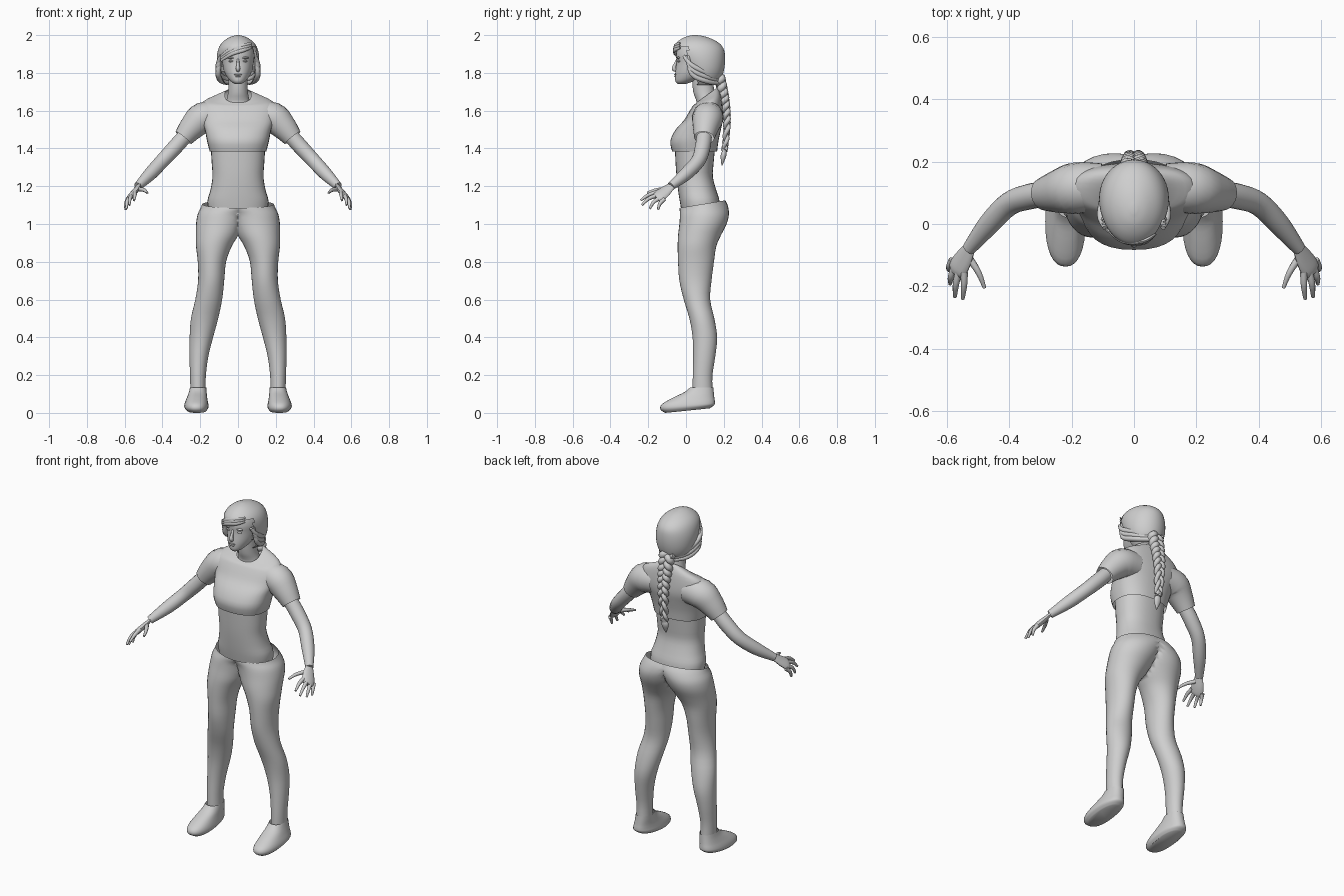
import bpy, bmesh, math
from mathutils import Vector

if "Cube" in bpy.data.objects:
    bpy.data.objects.remove(bpy.data.objects["Cube"], do_unlink=True)

grey = bpy.data.materials.new("light grey")
grey.use_nodes = True
grey.diffuse_color = (0.62, 0.62, 0.62, 1)
grey.node_tree.nodes["Principled BSDF"].inputs["Base Color"].default_value = (0.62, 0.62, 0.62, 1)
grey.node_tree.nodes["Principled BSDF"].inputs["Roughness"].default_value = 0.8
parts = []
ACROSS = Vector((1, 0, 0))
KNUCKLES = Vector((0.57, 0.64, -0.5))


def smooth_rows(rows, steps):
    """Fill in rows between the given ones with a Catmull-Rom curve."""
    out = []
    last = len(rows) - 1
    for i in range(last):
        quad = [rows[max(0, min(last, i + d))] for d in (-1, 0, 1, 2)]
        for s in range(steps):
            t = s / steps
            out.append([0.5 * (2 * b + (c - a) * t + (2 * a - 5 * b + 4 * c - d) * t ** 2
                               + (3 * b - a - 3 * c + d) * t ** 3) for a, b, c, d in zip(*quad)])
    out.append(list(rows[-1]))
    return out


def finish(name, bm, mirror):
    mesh = bpy.data.meshes.new(name)
    bmesh.ops.recalc_face_normals(bm, faces=bm.faces)
    bm.to_mesh(mesh)
    bm.free()
    mesh.materials.append(grey)
    obj = bpy.data.objects.new(name, mesh)
    bpy.context.collection.objects.link(obj)
    if mirror:
        mod = obj.modifiers.new("mirror", "MIRROR")
        mod.merge_threshold = 0.0005
    parts.append(obj)


def loft(name, rings, mirror=False, caps="", cut=None):
    """Skin a list of rings of points."""
    bm = bmesh.new()
    loops = [[bm.verts.new(p) for p in ring] for ring in rings]
    n = len(loops[0])
    for a, b in zip(loops, loops[1:]):
        for i in range(n):
            j = (i + 1) % n
            bm.faces.new((a[i], a[j], b[j], b[i]))
    if "start" in caps:
        bm.faces.new(loops[0])
    if "end" in caps:
        bm.faces.new(loops[-1])
    drop = [f for f in bm.faces if (mirror and all(v.co.x < 1e-5 for v in f.verts))
            or (cut and cut(f.calc_center_median()))]
    bmesh.ops.delete(bm, geom=drop, context="FACES")
    finish(name, bm, mirror)


def stack(name, rows, mirror=False, caps="", power=2.0, steps=3, segs=32, cut=None):
    """Level rings: height, centre x, half width, front y, back y, tilt."""
    rings = []
    for z, cx, rx, front, back, tilt in smooth_rows(rows, steps):
        ring = []
        for i in range(segs):
            a = math.tau * i / segs
            c, s = [math.copysign(abs(v) ** (2 / power), v) for v in (math.cos(a), math.sin(a))]
            x = cx + rx * c
            ring.append((max(x, 0) if mirror else x,
                         (front + back) / 2 + (back - front) / 2 * s, z + tilt * s))
        rings.append(ring)
    loft(name, rings, mirror, caps, cut)


def tube(name, rows, mirror=True, caps="start end", side=KNUCKLES, flat=1.0, steps=4, segs=14):
    """Round limb along a path of x, y, z, radius."""
    rows = smooth_rows(rows, steps)
    pts = [Vector(r[:3]) for r in rows]
    rings = []
    for i, p in enumerate(pts):
        t = (pts[min(i + 1, len(pts) - 1)] - pts[max(i - 1, 0)]).normalized()
        n = t.cross(side).normalized()
        s = n.cross(t)
        r = rows[i][3]
        rings.append([p + s * r * math.cos(math.tau * k / segs)
                      + n * r * flat * math.sin(math.tau * k / segs) for k in range(segs)])
    loft(name, rings, mirror, caps)


def blob(name, loc, size, mirror=False):
    bm = bmesh.new()
    bmesh.ops.create_uvsphere(bm, u_segments=12, v_segments=8, radius=1)
    for v in bm.verts:
        v.co = Vector(a * b + c for a, b, c in zip(v.co, size, loc))
    finish(name, bm, mirror)


# Trousers: one leg and half the hips, mirrored
stack("trousers", [
    (.12, .212, .040, .035, .14, 0), (.20, .212, .042, .036, .14, 0),
    (.30, .207, .050, .038, .155, 0), (.40, .194, .062, .035, .165, 0),
    (.50, .177, .072, .018, .15, 0), (.60, .155, .071, -.012, .128, 0),
    (.70, .142, .069, -.035, .135, 0), (.80, .138, .075, -.042, .148, 0),
    (.88, .128, .094, -.044, .16, 0), (.94, .110, .113, -.042, .185, 0),
    (1.0, .092, .130, -.035, .215, 0), (1.05, .070, .144, -.032, .227, 0),
    (1.085, .03, .168, -.034, .222, .01), (1.105, 0, .19, -.036, .208, .02)], mirror=True)

# Shoes
stack("shoes", [
    (.012, .218, .050, -.11, .125, .012), (.03, .22, .064, -.135, .15, .012),
    (.052, .22, .062, -.128, .153, .006), (.08, .217, .054, -.07, .15, 0),
    (.11, .213, .047, -.008, .147, 0), (.135, .211, .043, .022, .145, 0)],
    mirror=True, caps="start", power=2.3)

# Bare waist
stack("waist", [
    (1.05, 0, .155, -.02, .18, 0), (1.12, 0, .162, -.033, .178, 0),
    (1.18, 0, .146, -.042, .16, 0), (1.25, 0, .135, -.05, .142, 0),
    (1.32, 0, .139, -.055, .146, 0), (1.42, 0, .145, -.06, .155, 0)], power=2.3)

# Short top with sleeves
stack("top", [
    (1.385, 0, .150, -.074, .165, 0), (1.44, 0, .164, -.083, .172, 0),
    (1.50, 0, .176, -.055, .185, 0), (1.55, 0, .195, -.01, .195, 0),
    (1.60, 0, .208, .02, .195, 0), (1.645, 0, .185, .036, .188, .02),
    (1.668, 0, .120, .045, .178, .035), (1.682, 0, .07, .055, .165, .04)], power=2.4)
tube("sleeves", [(.10, .12, 1.57, .075), (.185, .115, 1.562, .083),
                 (.24, .105, 1.515, .070), (.289, .096, 1.456, .053)], caps="", segs=24)

# Arms and hands
tube("arms", [(.285, .096, 1.46, .041), (.335, .088, 1.405, .041), (.40, .065, 1.335, .038),
              (.465, .0, 1.265, .035), (.53, -.08, 1.2, .022)], segs=20)
tube("palms", [(.525, -.073, 1.205, .022), (.547, -.112, 1.172, .035),
               (.566, -.143, 1.147, .038), (.572, -.157, 1.137, .028)], flat=.42)
fingers = {
    "thumbs": ((.528, -.11, 1.185), (.498, -.158, 1.18), (.48, -.205, 1.165)),
    "index_fingers": ((.545, -.155, 1.167), (.546, -.2, 1.153), (.55, -.24, 1.125)),
    "middle_fingers": ((.562, -.147, 1.153), (.572, -.196, 1.135), (.575, -.234, 1.10)),
    "ring_fingers": ((.575, -.135, 1.138), (.588, -.171, 1.117), (.59, -.192, 1.08)),
    "little_fingers": ((.583, -.115, 1.132), (.594, -.138, 1.108), (.595, -.148, 1.076))}
for name, path in fingers.items():
    tube(name, [(*p, r) for p, r in zip(path, (.012, .010, .006))], segs=8)

# Neck and head
stack("neck", [
    (1.58, 0, .09, .03, .17, 0), (1.64, 0, .066, .056, .165, 0),
    (1.70, 0, .052, .038, .15, 0), (1.80, 0, .05, .03, .14, 0)])
stack("head", [
    (1.742, 0, .018, -.044, .0, 0), (1.755, 0, .038, -.056, .04, 0),
    (1.78, 0, .059, -.058, .10, 0), (1.81, 0, .074, -.056, .14, 0),
    (1.86, 0, .084, -.050, .16, 0), (1.90, 0, .087, -.052, .17, 0),
    (1.95, 0, .07, -.035, .15, 0), (1.98, 0, .03, .02, .11, 0)], caps="start end")

# Face
tube("nose", [(0, -.046, 1.872, .006), (0, -.058, 1.845, .008), (0, -.064, 1.822, .012),
              (0, -.053, 1.813, .009)], mirror=False, side=ACROSS, segs=10)
blob("eyes", (.035, -.037, 1.862), (.015, .009, .006), True)
blob("brows", (.037, -.040, 1.88), (.022, .009, .006), True)
blob("upper_lip", (0, -.055, 1.791), (.021, .008, .004))
blob("lower_lip", (0, -.055, 1.782), (.017, .008, .005))

# Hair cap, open around the face
stack("hair", [
    (1.735, 0, .062, .03, .15, 0), (1.77, 0, .09, .0, .185, 0),
    (1.82, 0, .107, -.02, .202, 0), (1.88, 0, .112, -.05, .207, 0),
    (1.93, 0, .103, -.068, .198, 0), (1.965, 0, .08, -.045, .165, 0),
    (1.99, 0, .042, -.005, .11, 0), (2.0, 0, .008, .035, .06, 0)],
    caps="end", segs=48, steps=4,
    cut=lambda c: (c.y < .01 and c.z < 1.92 + .25 * c.x) or (c.z < 1.8 and c.y < .06))

# Locks swept across the forehead and back to the nape
for i in range(3):
    z = 1.945 - .012 * i
    tube("fringe_lock_%d" % (i + 1), [
        (.07, -.032, z + .012, .006), (.03, -.055 - .003 * i, z, .011),
        (-.035, -.056, z - .02, .011), (-.09, -.016, z - .055, .007)],
        mirror=False, side=Vector((0, 0, 1)), flat=.6, segs=10)
    tube("side_locks_%d" % (i + 1), [
        (.093, -.012 + .012 * i, 1.89, .008), (.105, .03, 1.84 - .022 * i, .014),
        (.085, .11, 1.80 - .022 * i, .014), (.02, .18, 1.77 - .012 * i, .012)],
        side=ACROSS, segs=10)

# Three-strand braid with a tied tuft
spine = smooth_rows([(.175, 1.78), (.195, 1.70), (.21, 1.62), (.216, 1.52), (.205, 1.39)], 10)
for k in range(3):
    path = []
    for i, (y, z) in enumerate(spine):
        u = i / (len(spine) - 1)
        a = math.tau * (3.2 * u + k / 3)
        size = 1 - .5 * u
        path.append((.03 * size * math.sin(a), y + .013 * size * math.sin(2 * a), z, .021 * size))
    tube("braid_strand_%d" % (k + 1), path, mirror=False, side=ACROSS, steps=2, segs=10)
tube("braid_tie", [(0, .207, 1.41, .018), (0, .202, 1.385, .018)], mirror=False, side=ACROSS)
tube("braid_tuft", [(0, .204, 1.39, .013), (0, .198, 1.36, .022), (0, .19, 1.31, .003)],
     mirror=False, side=ACROSS, flat=.7)

# Smooth shading with sharp edges kept
bpy.ops.object.select_all(action="DESELECT")
for obj in parts:
    obj.select_set(True)
bpy.context.view_layer.objects.active = parts[0]
bpy.ops.object.shade_smooth_by_angle(angle=math.radians(50))
